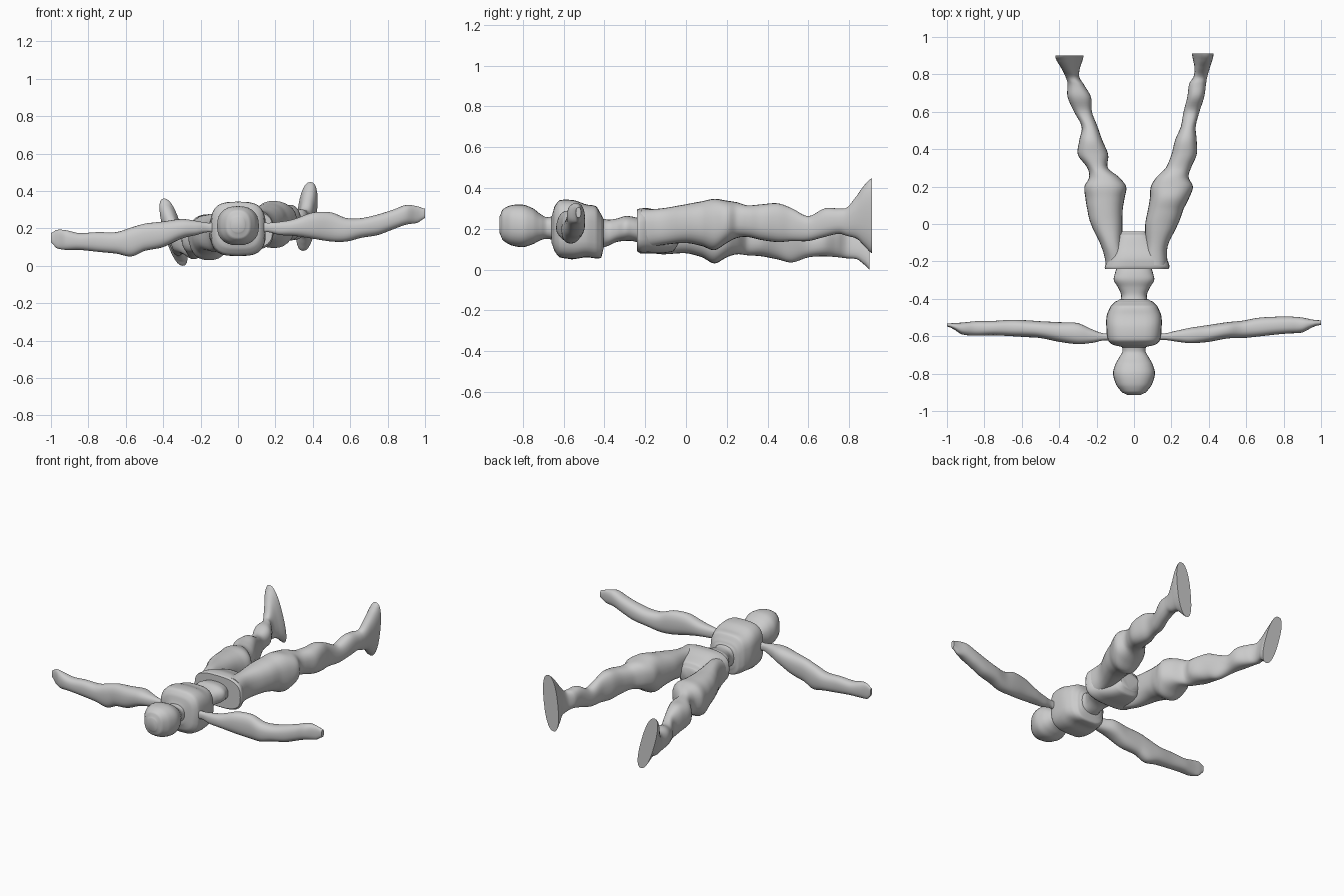
import bpy
import math

SIDES = 28
STEPS = 5


def catmull(a, b, c, d, t):
    return 0.5 * (2 * b + (c - a) * t + (2 * a - 5 * b + 4 * c - d) * t * t
                  + (3 * b - a - 3 * c + d) * t ** 3)


def loft(name, rows, axis="y", power=2.4):
    """Rows: station, low/high of first cross axis, low/high of z, optional lean."""
    rows = [tuple(r) + (0,) * (6 - len(r)) for r in rows]
    fine = []
    for i in range(len(rows) - 1):
        q = [rows[max(i - 1, 0)], rows[i], rows[i + 1], rows[min(i + 2, len(rows) - 1)]]
        for k in range(STEPS):
            t = k / STEPS
            row = [catmull(*(r[j] for r in q), t) for j in range(6)]
            row[0] = rows[i][0] + (rows[i + 1][0] - rows[i][0]) * t
            fine.append(row)
    fine.append(rows[-1])

    verts, faces = [], []
    for s, a0, a1, z0, z1, lean in fine:
        for k in range(SIDES):
            ang = 2 * math.pi * k / SIDES
            c, d = math.cos(ang), math.sin(ang)
            u = math.copysign(abs(c) ** (2 / power), c)
            v = math.copysign(abs(d) ** (2 / power), d)
            a = (a0 + a1) / 2 + u * (a1 - a0) / 2 + lean * v
            z = (z0 + z1) / 2 + v * (z1 - z0) / 2
            verts.append((s, a, z) if axis == "x" else (a, s, z))
    for i in range(len(fine) - 1):
        for k in range(SIDES):
            n = (k + 1) % SIDES
            faces.append((i * SIDES + k, i * SIDES + n,
                          (i + 1) * SIDES + n, (i + 1) * SIDES + k))
    last = (len(fine) - 1) * SIDES
    faces.append(tuple(reversed(range(SIDES))))
    faces.append(tuple(range(last, last + SIDES)))

    mesh = bpy.data.meshes.new(name)
    mesh.from_pydata(verts, [], faces)
    obj = bpy.data.objects.new(name, mesh)
    bpy.context.collection.objects.link(obj)
    bpy.ops.object.select_all(action="DESELECT")
    obj.select_set(True)
    bpy.context.view_layer.objects.active = obj
    # consistent outward normals
    bpy.ops.object.mode_set(mode="EDIT")
    bpy.ops.mesh.select_all(action="SELECT")
    bpy.ops.mesh.normals_make_consistent(inside=False)
    bpy.ops.object.mode_set(mode="OBJECT")
    bpy.ops.object.shade_smooth_by_angle(angle=math.radians(50))
    return obj


def sym(rows):
    return [(y, -w, w, z0, z1) for y, w, z0, z1 in rows]


# head and neck
loft("head", sym([
    (-0.915, 0.035, 0.18, 0.26), (-0.90, 0.065, 0.145, 0.295),
    (-0.86, 0.095, 0.12, 0.315), (-0.80, 0.112, 0.11, 0.318),
    (-0.75, 0.10, 0.125, 0.30), (-0.71, 0.078, 0.145, 0.27),
    (-0.68, 0.062, 0.15, 0.257), (-0.62, 0.07, 0.14, 0.27)]))

# chest
loft("chest", sym([
    (-0.66, 0.06, 0.13, 0.26), (-0.645, 0.115, 0.09, 0.31),
    (-0.62, 0.14, 0.06, 0.34), (-0.55, 0.148, 0.052, 0.34),
    (-0.49, 0.146, 0.06, 0.32), (-0.44, 0.125, 0.055, 0.31),
    (-0.415, 0.10, 0.06, 0.27), (-0.405, 0.08, 0.10, 0.25)]), power=3.2)

# waist
loft("waist", sym([
    (-0.44, 0.085, 0.10, 0.26), (-0.385, 0.068, 0.115, 0.245),
    (-0.34, 0.085, 0.135, 0.25), (-0.30, 0.108, 0.14, 0.262),
    (-0.265, 0.102, 0.14, 0.26), (-0.22, 0.09, 0.13, 0.25)]))

# pelvis with its flat upper rim
loft("pelvis", [
    (-0.24, -0.155, 0.185, 0.09, 0.295), (-0.225, -0.155, 0.19, 0.08, 0.30),
    (-0.18, -0.135, 0.17, 0.08, 0.30), (-0.12, -0.115, 0.13, 0.08, 0.28),
    (-0.06, -0.09, 0.09, 0.09, 0.26), (-0.04, -0.07, 0.07, 0.12, 0.23)], power=3)

# legs run from hip to flat sole
loft("left_leg", [
    (-0.22, -0.15, -0.03, 0.09, 0.27), (-0.12, -0.175, -0.06, 0.075, 0.28),
    (0.00, -0.23, -0.062, 0.08, 0.275), (0.08, -0.25, -0.06, 0.06, 0.275),
    (0.14, -0.26, -0.05, 0.03, 0.275), (0.20, -0.265, -0.042, 0.06, 0.275),
    (0.25, -0.24, -0.08, 0.075, 0.26), (0.30, -0.25, -0.14, 0.07, 0.24),
    (0.37, -0.30, -0.138, 0.065, 0.235), (0.45, -0.292, -0.17, 0.05, 0.235),
    (0.52, -0.28, -0.195, 0.035, 0.20), (0.60, -0.32, -0.225, 0.06, 0.175),
    (0.68, -0.355, -0.23, 0.065, 0.20), (0.75, -0.355, -0.27, 0.06, 0.20),
    (0.79, -0.365, -0.295, 0.055, 0.21, -0.01), (0.84, -0.38, -0.30, 0.05, 0.28, -0.03),
    (0.88, -0.395, -0.295, 0.02, 0.335, -0.045), (0.90, -0.395, -0.295, 0.0, 0.36, -0.05)])

loft("right_leg", [
    (-0.22, 0.04, 0.18, 0.10, 0.295), (-0.12, 0.06, 0.18, 0.12, 0.30),
    (0.00, 0.06, 0.235, 0.13, 0.32), (0.08, 0.075, 0.265, 0.115, 0.335),
    (0.14, 0.085, 0.295, 0.095, 0.347), (0.20, 0.09, 0.315, 0.13, 0.338),
    (0.25, 0.12, 0.292, 0.155, 0.33), (0.30, 0.17, 0.305, 0.16, 0.315),
    (0.37, 0.20, 0.335, 0.145, 0.32), (0.45, 0.22, 0.335, 0.135, 0.325),
    (0.52, 0.25, 0.33, 0.14, 0.30), (0.60, 0.265, 0.35, 0.14, 0.262),
    (0.68, 0.285, 0.375, 0.16, 0.30), (0.75, 0.295, 0.385, 0.175, 0.30),
    (0.79, 0.32, 0.392, 0.165, 0.305, 0.005), (0.84, 0.325, 0.405, 0.15, 0.365, 0.01),
    (0.88, 0.32, 0.415, 0.11, 0.42, 0.018), (0.912, 0.315, 0.42, 0.08, 0.448, 0.02)])

# arms run from shoulder to fingertips
loft("left_arm", [
    (-0.10, -0.625, -0.58, 0.17, 0.235), (-0.16, -0.622, -0.585, 0.18, 0.23),
    (-0.22, -0.635, -0.565, 0.165, 0.24), (-0.30, -0.642, -0.53, 0.145, 0.25),
    (-0.40, -0.63, -0.525, 0.10, 0.237), (-0.50, -0.61, -0.52, 0.08, 0.225),
    (-0.57, -0.605, -0.515, 0.05, 0.205), (-0.65, -0.60, -0.512, 0.065, 0.18),
    (-0.75, -0.595, -0.518, 0.075, 0.18), (-0.85, -0.597, -0.52, 0.085, 0.175),
    (-0.92, -0.59, -0.527, 0.085, 0.19), (-0.97, -0.56, -0.53, 0.095, 0.192),
    (-1.0, -0.548, -0.533, 0.125, 0.175)], axis="x")

loft("right_arm", [
    (0.10, -0.625, -0.58, 0.17, 0.235), (0.16, -0.62, -0.585, 0.18, 0.23),
    (0.22, -0.628, -0.572, 0.165, 0.235), (0.30, -0.637, -0.555, 0.16, 0.25),
    (0.40, -0.63, -0.54, 0.145, 0.285), (0.50, -0.612, -0.525, 0.13, 0.285),
    (0.58, -0.61, -0.517, 0.13, 0.255), (0.66, -0.602, -0.502, 0.15, 0.255),
    (0.75, -0.592, -0.496, 0.165, 0.275), (0.83, -0.585, -0.495, 0.195, 0.30),
    (0.90, -0.58, -0.50, 0.22, 0.325), (0.96, -0.55, -0.512, 0.23, 0.318),
    (1.0, -0.54, -0.515, 0.255, 0.305)], axis="x")
